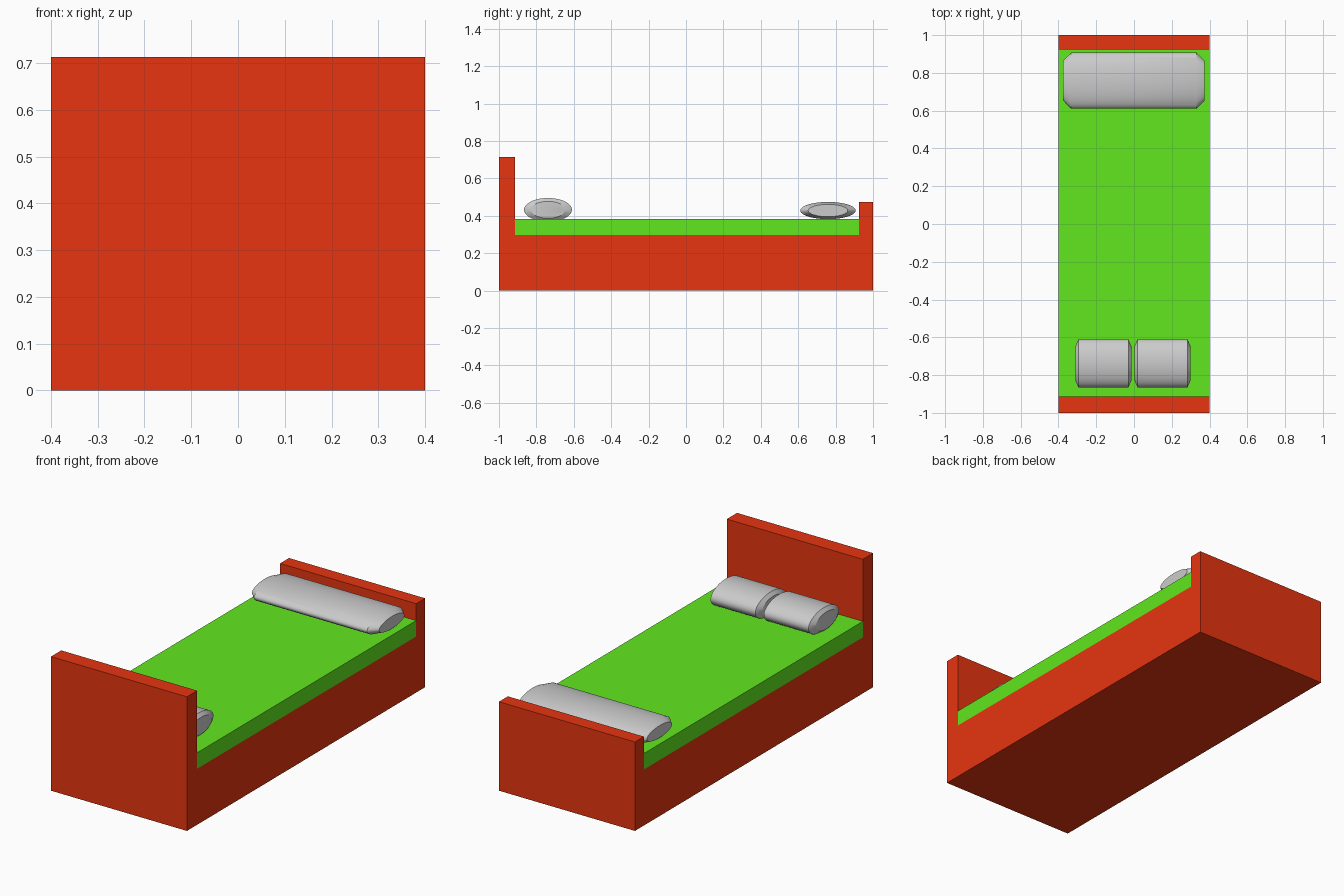
import bpy, bmesh, math

if "Cube" in bpy.data.objects:
    bpy.data.objects.remove(bpy.data.objects["Cube"])


def material(name, rgb):
    m = bpy.data.materials.new(name)
    m.diffuse_color = (*rgb, 1)
    m.use_nodes = True
    m.node_tree.nodes["Principled BSDF"].inputs["Base Color"].default_value = m.diffuse_color
    return m


def box(name, x, y, z, mat):
    """Box from (min, max) ranges."""
    centre = [(a + b) / 2 for a, b in (x, y, z)]
    bpy.ops.mesh.primitive_cube_add(size=1, location=centre)
    ob = bpy.context.object
    ob.name = name
    ob.scale = [b - a for a, b in (x, y, z)]
    bpy.ops.object.transform_apply(location=False, rotation=False, scale=True)
    ob.data.materials.append(mat)
    return ob


def pillow(name, centre, half, sides=48):
    """Elliptical roll along x with chamfered ends and flat caps."""
    bm = bmesh.new()
    rings = []
    for px, r in ((-1, 0.715), (-0.89, 1), (0.89, 1), (1, 0.715)):
        ring = []
        for i in range(sides):
            a = 2 * math.pi * i / sides
            ring.append(bm.verts.new((px * half[0],
                                      r * math.cos(a) * half[1],
                                      r * math.sin(a) * half[2])))
        rings.append(ring)
    for r0, r1 in zip(rings, rings[1:]):
        for i in range(sides):
            j = (i + 1) % sides
            bm.faces.new((r0[i], r0[j], r1[j], r1[i]))
    bm.faces.new(rings[0])
    bm.faces.new(rings[-1])
    bmesh.ops.recalc_face_normals(bm, faces=bm.faces)
    me = bpy.data.meshes.new(name)
    bm.to_mesh(me)
    bm.free()
    ob = bpy.data.objects.new(name, me)
    ob.location = centre
    bpy.context.collection.objects.link(ob)
    bpy.ops.object.select_all(action='DESELECT')
    ob.select_set(True)
    bpy.context.view_layer.objects.active = ob
    bpy.ops.object.shade_smooth_by_angle(angle=math.radians(25))
    return ob


red = material("red_frame", (0.8, 0.035, 0.005))
green = material("green_mattress", (0.12, 0.8, 0.013))

# Frame
W = (-0.4, 0.4)
HEAD, FOOT = -0.914, 0.925
box("headboard", W, (-1, HEAD), (0, 0.713), red)
box("footboard", W, (FOOT, 1), (0, 0.473), red)
box("bed_base", W, (HEAD, FOOT), (0, 0.298), red)

# Mattress
box("mattress", W, (HEAD, FOOT), (0.298, 0.383), green)

# Pillows at the head, rolled bolster at the foot
for side, x in (("left", -0.162), ("right", 0.151)):
    pillow(f"{side}_pillow", (x, -0.738, 0.432), (0.148, 0.128, 0.063))
pillow("foot_bolster", (-0.001, 0.759, 0.428), (0.374, 0.148, 0.046))
